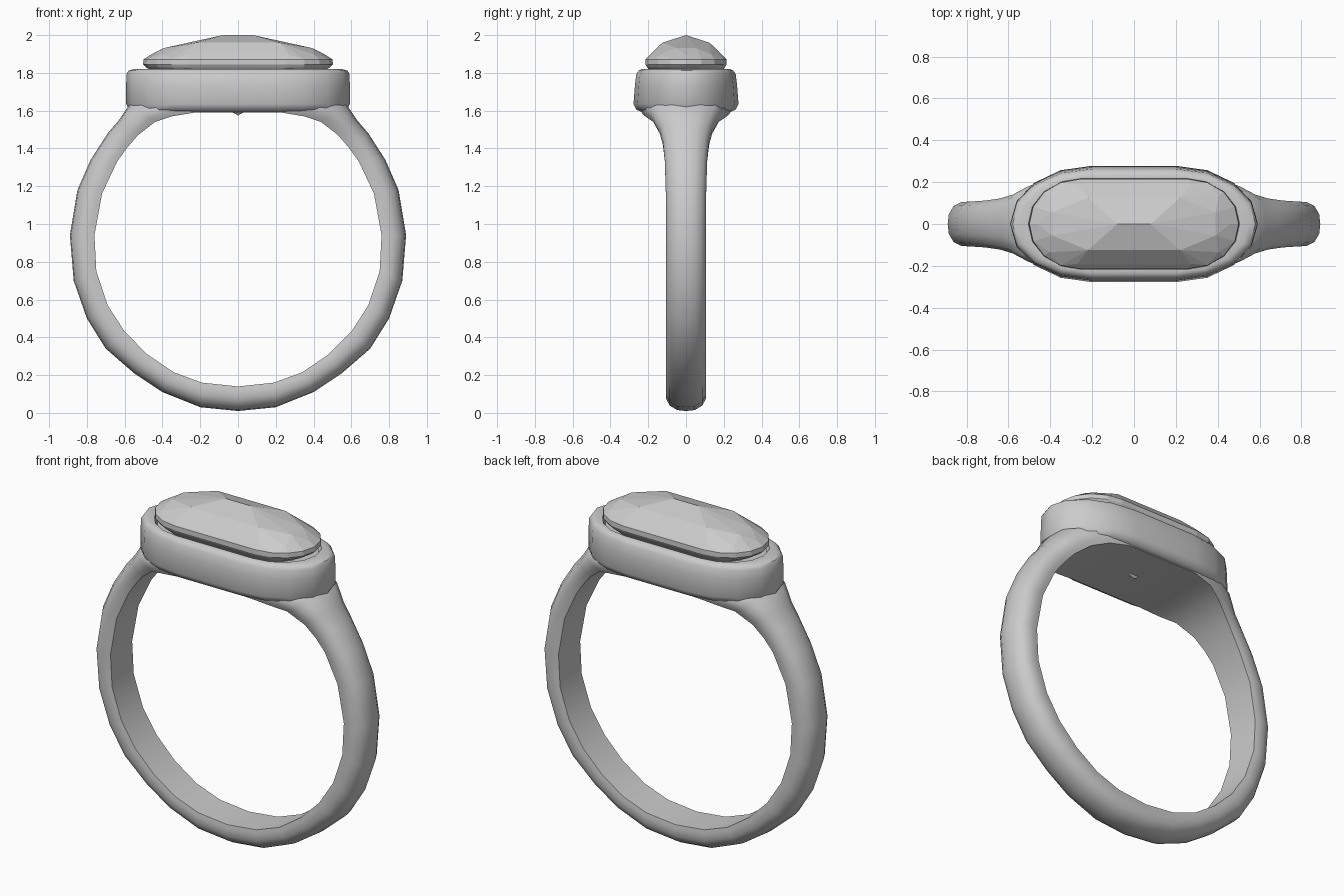
import bpy, bmesh
from math import sin, cos, pi

if "Cube" in bpy.data.objects:
    bpy.data.objects.remove(bpy.data.objects["Cube"])


def finish(name, bm, smooth_angle=None):
    bmesh.ops.recalc_face_normals(bm, faces=bm.faces)
    me = bpy.data.meshes.new(name)
    bm.to_mesh(me)
    bm.free()
    ob = bpy.data.objects.new(name, me)
    bpy.context.collection.objects.link(ob)
    if smooth_angle:
        bpy.ops.object.select_all(action='DESELECT')
        ob.select_set(True)
        bpy.context.view_layer.objects.active = ob
        bpy.ops.object.shade_smooth_by_angle(angle=smooth_angle)
    return ob


def bridge(bm, a, b):
    n = len(a)
    for i in range(n):
        bm.faces.new((a[i], a[(i + 1) % n], b[(i + 1) % n], b[i]))


def stadium(hx, hy, flat, z, seg=8):
    """Oval outline: straight sides up to x = flat, elliptical ends."""
    pts = []
    for s in (1, -1):
        for i in range(seg + 1):
            a = -pi / 2 + pi * i / seg
            pts.append((s * (flat + (hx - flat) * cos(a)), s * hy * sin(a), z))
    return pts


# Band: (inner x, inner z, outer x, outer z, half width), bottom to top
stations = [
    (0, .14, 0, .01, .105), (.19, .16, .2, .03, .105), (.34, .215, .4, .11, .105),
    (.48, .31, .55, .21, .105), (.6, .43, .7, .34, .105), (.69, .57, .8, .5, .105),
    (.75, .75, .87, .7, .105), (.76, .94, .89, .94, .105), (.72, 1.16, .85, 1.18, .107),
    (.64, 1.33, .78, 1.34, .112), (.59, 1.40, .69, 1.48, .122), (.53, 1.47, .63, 1.55, .14),
    (.44, 1.54, .57, 1.64, .18), (.35, 1.57, .42, 1.7, .225), (.23, 1.59, .25, 1.7, .245),
    (0, 1.59, 0, 1.7, .245)]
# D-shaped section: (share of half width, share of thickness)
section = [(-.96, 0), (.96, 0), (1, .2), (1, .5), (.82, .78), (.45, .96),
           (0, 1), (-.45, .96), (-.82, .78), (-1, .5), (-1, .2)]
path = stations + [(-a, b, -c, d, w) for a, b, c, d, w in stations[-2:0:-1]]
bm = bmesh.new()
rings = [[bm.verts.new((ix + (ox - ix) * t, w * y, iz + (oz - iz) * t))
          for y, t in section] for ix, iz, ox, oz, w in path]
for i in range(len(rings)):
    bridge(bm, rings[i], rings[(i + 1) % len(rings)])
finish("band", bm, 0.8)

# Bezel: stacked oval outlines (half length, half width, straight part, z)
levels = [(.53, .235, .2, 1.593), (.575, .262, .2, 1.605), (.592, .278, .2, 1.635),
          (.592, .27, .2, 1.74), (.59, .263, .2, 1.795), (.58, .25, .2, 1.812),
          (.55, .235, .21, 1.82), (.505, .218, .25, 1.82), (.49, .205, .25, 1.79)]
bm = bmesh.new()
rings = [[bm.verts.new(p) for p in stadium(*lv)] for lv in levels]
for a, b in zip(rings, rings[1:]):
    bridge(bm, a, b)
bm.faces.new(rings[0])
bm.faces.new(rings[-1])
finish("bezel", bm, 0.7)

# Faceted stone: hull of ridge, crown corners, girdle and pavilion tip
pts = [(0, 0, 1.575)]
for s in (1, -1):
    pts.append((s * .08, 0, 2.0))
    for t in (1, -1):
        pts += [(s * .22, t * .125, 1.96), (s * .39, t * .055, 1.932)]
pts += stadium(.46, .19, .27, 1.897, 4)
pts += stadium(.5, .214, .26, 1.872)
pts += stadium(.503, .215, .26, 1.845)
pts += stadium(.485, .205, .26, 1.828)
bm = bmesh.new()
for p in pts:
    bm.verts.new(p)
hull = bmesh.ops.convex_hull(bm, input=bm.verts)
loose = [v for v in bm.verts if not v.link_faces]
bmesh.ops.delete(bm, geom=loose, context='VERTS')
finish("stone", bm)
